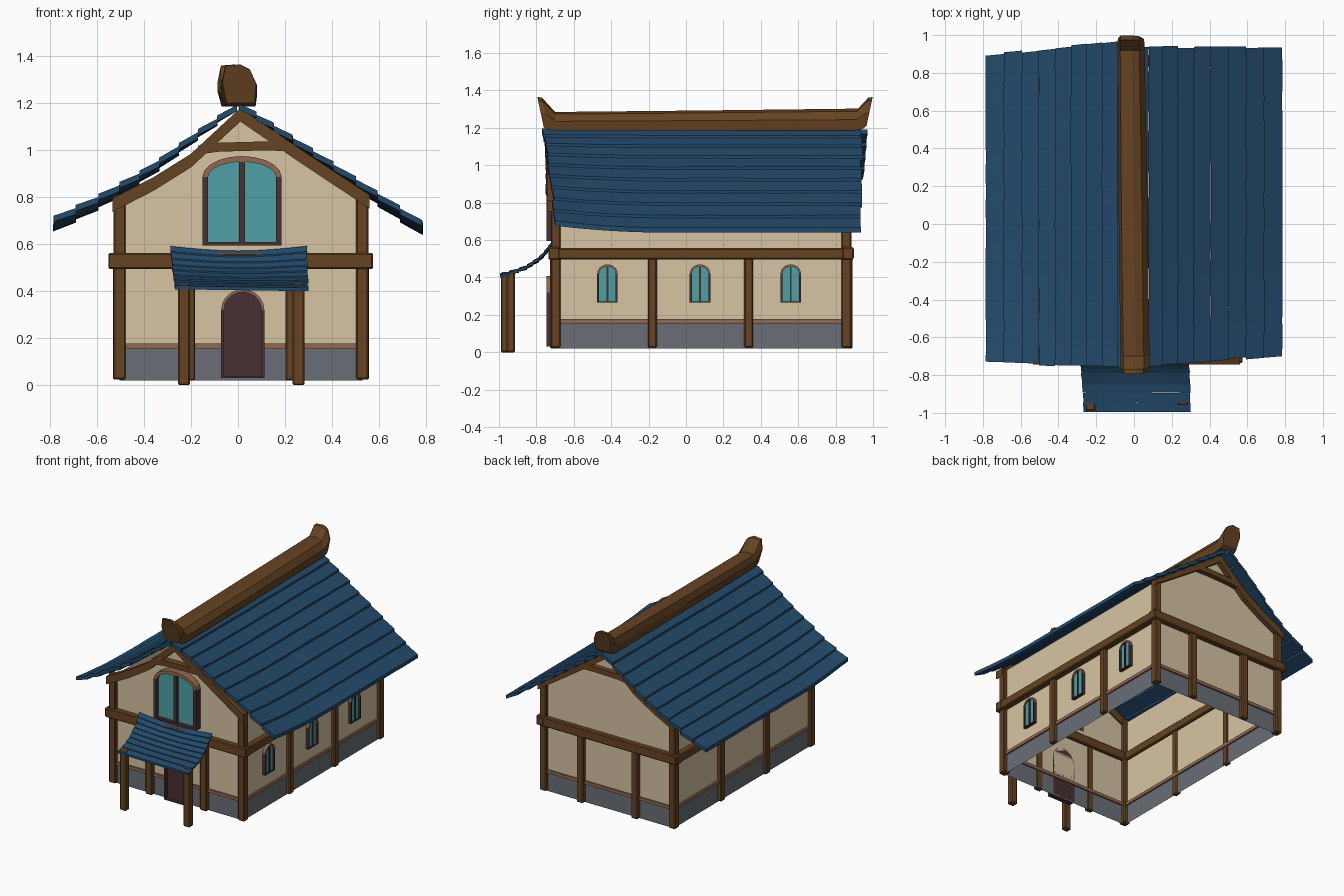
import bpy, bmesh, math, random
from mathutils import Vector

if "Cube" in bpy.data.objects:
    bpy.data.objects.remove(bpy.data.objects["Cube"])

random.seed(4)


def material(name, r, g, b):
    m = bpy.data.materials.new(name)
    lin = [((c / 255 + 0.055) / 1.055) ** 2.4 for c in (r, g, b)]
    m.diffuse_color = (*lin, 1)
    m.use_nodes = True
    m.node_tree.nodes["Principled BSDF"].inputs["Base Color"].default_value = m.diffuse_color
    return m


BLUE = material("blue shingle", 36, 74, 107)
WOOD = material("brown timber", 102, 67, 34)
PLASTER = material("cream plaster", 215, 196, 164)
STONE = material("grey stone", 106, 111, 118)
TRIM = material("red brown trim", 146, 105, 82)
DARK = material("dark maroon wood", 72, 47, 50)
GLASS = material("teal glass", 80, 160, 166)


def make(name, verts, faces, *mats, bevel=0):
    me = bpy.data.meshes.new(name)
    me.from_pydata([tuple(v) for v in verts], [], faces)
    bm = bmesh.new()
    bm.from_mesh(me)
    bmesh.ops.recalc_face_normals(bm, faces=bm.faces)
    bm.to_mesh(me)
    bm.free()
    ob = bpy.data.objects.new(name, me)
    bpy.context.collection.objects.link(ob)
    for m in mats:
        me.materials.append(m)
    if bevel:
        mod = ob.modifiers.new("bevel", "BEVEL")
        mod.width, mod.segments = bevel, 1
    return ob


def loft(name, rings, *mats, caps=True, closed=False, bevel=0):
    """Skin a list of equal rings of points."""
    n, k = len(rings[0]), len(rings)
    faces = []
    for i in range(k if closed else k - 1):
        a, b = i * n, (i + 1) % k * n
        faces += [(a + j, a + (j + 1) % n, b + (j + 1) % n, b + j) for j in range(n)]
    if caps and not closed:
        faces += [tuple(range(n)), tuple(range((k - 1) * n, k * n))]
    return make(name, [p for r in rings for p in r], faces, *mats, bevel=bevel)


def box(name, x, y, z, mat, bevel=0.006):
    rings = [[(x[0], y[0], h), (x[1], y[0], h), (x[1], y[1], h), (x[0], y[1], h)] for h in z]
    return loft(name, rings, mat, bevel=bevel)


def lerp(a, b, t):
    return a + (b - a) * t


def along(pts, t):
    """Point at t (0..1) on a polyline with equal parameter steps."""
    f = min(max(t, 0), 1) * (len(pts) - 1)
    i = min(int(f), len(pts) - 2)
    return [lerp(a, b, f - i) for a, b in zip(pts[i], pts[i + 1])]


# ---- walls: open shell, stone below, plaster above
X0, X1, Y0, Y1 = -0.505, 0.53, -0.695, 0.86
gable = [(X0, .02), (X1, .02), (X1, .155), (X1, .80), (.25, .99), (.01, 1.16), (-.22, .96), (X0, .79), (X0, .155)]
vs = [(x, y, z) for y in (Y0, Y1) for x, z in gable]
fs = [(0, 1, 2, 8), (2, 3, 4, 5, 6, 7, 8), (1, 10, 11, 2), (2, 11, 12, 3), (0, 8, 17, 9), (8, 7, 16, 17),
      (9, 17, 11, 10), (17, 16, 15, 14, 13, 12, 11)]
walls = make("walls", vs, fs, PLASTER, STONE)
for p in walls.data.polygons:
    p.material_index = 1 if p.center.z < .155 else 0

# ---- trim strip on top of the stone
for y in (Y0, Y1):
    box("stone_trim_end", (X0 - .012, X1 + .012), (y - .012, y + .012), (.155, .177), TRIM, 0)
for x in (X0, X1):
    box("stone_trim_side", (x - .012, x + .012), (Y0, Y1), (.155, .177), TRIM, 0)

# ---- timber frame
for x in (-.53, .503):
    for y in (-.722, .832):
        box("corner_post", (x, x + .052), (y, y + .052), (.025, .81), WOOD)
for x in (-.208, .228):
    for y in (-.708, .873):
        box("gable_wall_post", (x - .026, x + .026), (y - .018, y + .018), (.02, .51), WOOD)
for y in (-.18, .335):
    for x in (-.515, .54):
        box("side_wall_post", (x - .018, x + .018), (y - .024, y + .024), (.025, .51), WOOD)
for y in (-.735, .835):
    box("gable_beam", (-.552, .575), (y, y + .06), (.495, .562), WOOD)
for x in (-.548, .512):
    box("side_beam", (x, x + .06), (-.728, .897), (.497, .557), WOOD)

# ---- curved rafters and collar beam on both gables
rafter = [(-.535, .795), (-.36, .885), (-.2, .985), (.01, 1.18), (.25, 1.015), (.4, .915), (.56, .81)]
collar = [(-.17, 1.02), (-.08, 1.032), (.1, 1.037), (.2, 1.035)]
for ya, yb in ((-.743, -.685), (.845, .895)):
    for name, pts, h in (("rafters", rafter, .058), ("collar_beam", collar, .038)):
        loft(name, [[(x, ya, z), (x, yb, z), (x, yb, z - h), (x, ya, z - h)] for x, z in pts], WOOD)


# ---- overlapping shingle rows over a surface(s, t), t running down the slope
def shingles(name, surface, rows, segs, lift, thick, ragged):
    for i in range(rows):
        ta, tb = i / rows, (i + 1) / rows
        rings = []
        for j in range(segs + 1):
            s = j / segs
            if j in (0, segs):
                s += random.uniform(-1, 1) * ragged * .5
            a = surface(s, ta)
            b = surface(s, tb + random.uniform(-.2, .25) * ragged * 10 / rows)
            up = Vector((0, 0, 1))
            rings.append([a, b + up * lift, b + up * (lift - thick), a - up * thick])
        loft(name + "_row", rings, BLUE)


def slope(profile, front, back):
    def surface(s, t):
        x, z = along(profile, t)
        if t > 1:
            x += (t - 1) * profile[-1][0]
        y = lerp(lerp(*front, t), lerp(*back, t), s)
        z += t * .04 * (max(0, -y - .1) / .63) ** 2 - .008
        return Vector((x, y, z))
    return surface


left = [(-.005, 1.2), (-.19, 1.06), (-.375, .912), (-.57, .79), (-.785, .675)]
right = [(.005, 1.205), (.17, 1.09), (.36, .957), (.57, .81), (.785, .66)]
shingles("left_roof", slope(left, (-.76, -.735), (.975, .895)), 9, 18, .014, .026, .008)
shingles("right_roof", slope(right, (-.768, -.695), (.935, .94)), 9, 18, .014, .026, .008)

# ---- ridge beam with upturned ends: (y bottom, z bottom, y top, z top, half width)
stations = [(-.76, 1.2, -.795, 1.365, .07), (-.735, 1.19, -.77, 1.362, .074), (-.69, 1.185, -.70, 1.285, .075),
            (.1, 1.185, .1, 1.293, .075), (.9, 1.185, .92, 1.303, .07), (.945, 1.195, .975, 1.362, .07),
            (.965, 1.21, .998, 1.365, .066)]
rings = []
for yb, zb, yt, zt, w in stations:
    cx = lerp(.004, -.018, (yb + .76) / 1.73)
    rings.append([(cx + u * w, lerp(yb, yt, v), lerp(zb, zt, v))
                  for u, v in ((-.75, 0), (.95, 0), (1.05, .5), (.65, .88), (.1, 1), (-.8, .97), (-1, .55))])
loft("ridge_beam", rings, WOOD)


# ---- porch
def porch(s, t):
    y, z = along([(-.715, .592), (-.775, .515), (-.86, .455), (-.995, .412)], t)
    return Vector((lerp(lerp(-.29, -.265, t), lerp(.292, .3, t), s), y, z - .02 * math.sin(math.pi * s) * (1 - t)
                   + .008 * (.5 - s) * t))


shingles("porch_roof", porch, 8, 8, .006, .014, .008)
for x, y in ((-.23, -.967), (.258, -.937)):
    box("porch_post", (x - .025, x + .025), (y - .022, y + .022), (0, .43), WOOD)


# ---- arched door and windows, placed by a function mapping (across, height, outward)
def arch(c, hw, z0, spring, rise, n=10):
    pts = [(c - hw, z0), (c + hw, z0)]
    return pts + [(c + hw * math.cos(math.pi * i / n), spring + rise * math.sin(math.pi * i / n))
                  for i in range(n + 1)]


def opening(name, place, c, hw, z0, spring, rise, edge, depth, pane, mullion):
    outer = arch(c, hw, z0, spring, rise)
    inner = arch(c, hw - edge, z0 + edge * .6, spring, rise - edge)
    rings = [[place(*o, 0), place(*o, depth), place(*i, depth), place(*i, 0)] for o, i in zip(outer, inner)]
    frame = loft(name + "_frame", rings, DARK, TRIM, closed=True)
    for p in frame.data.polygons:
        p.material_index = 1 if p.center.z > spring else 0
    d = depth * .55
    loft(name + "_pane", [[place(*p, 0) for p in inner], [place(*p, d) for p in inner]], pane)
    if mullion:
        top = spring + rise - edge * .5
        loft(name + "_mullion", [[place(c + u, z, o) for u, o in
                                  ((-mullion, 0), (mullion, 0), (mullion, depth * .9), (-mullion, depth * .9))]
                                 for z in (z0 + edge * .3, top)], DARK)


def on_front(u, z, o):
    return (u, Y0 - o, z)


def on_right(u, z, o):
    return (X1 + o, u, z)


opening("door", on_front, .02, .092, .03, .32, .088, .012, .05, DARK, 0)
opening("gable_window", on_front, .017, .169, .595, .885, .09, .024, .052, GLASS, .012)
for y in (-.42, .075, .56):
    opening("side_window", on_right, y, .055, .265, .42, .05, .011, .022, GLASS, .005)
